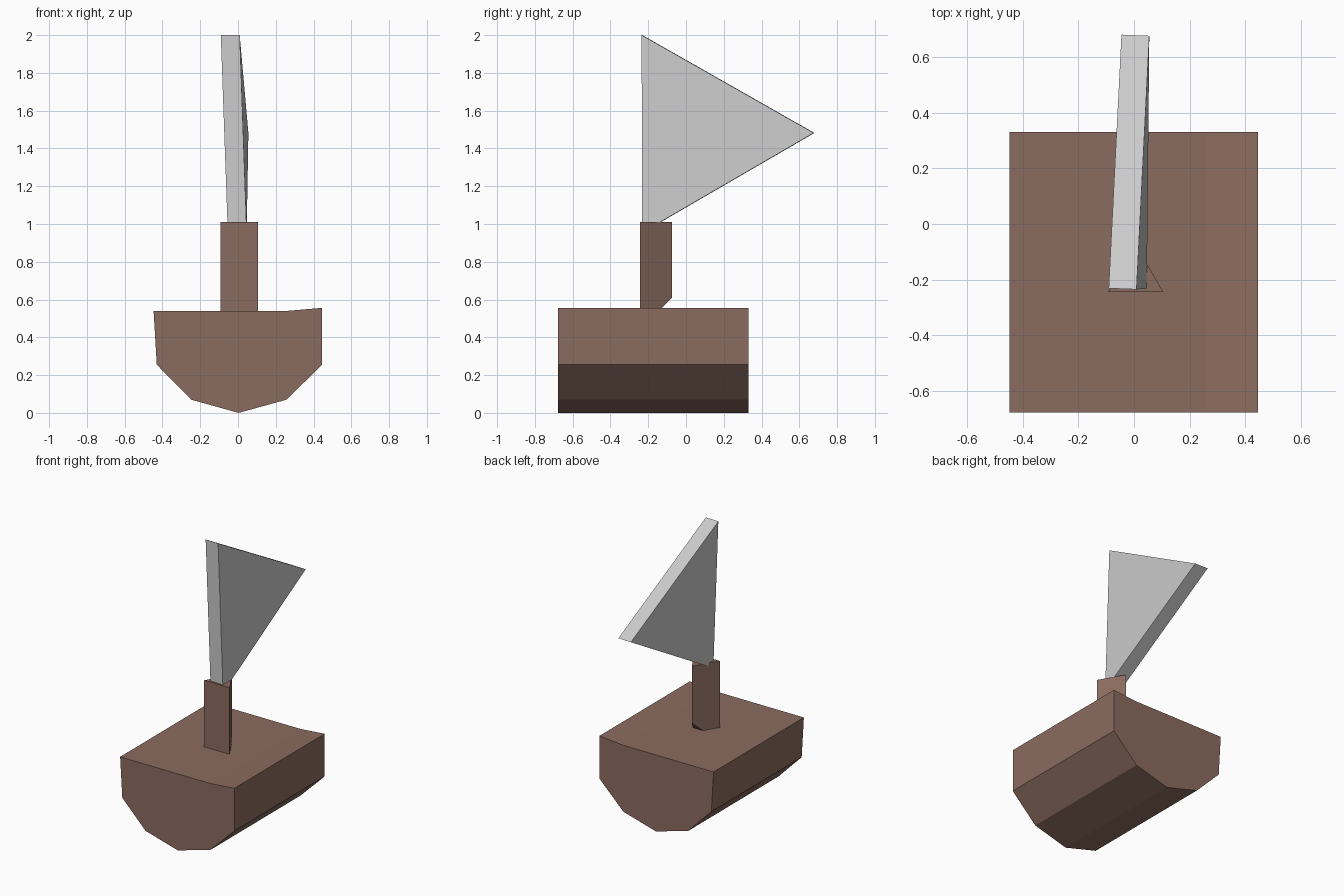
import bpy

if "Cube" in bpy.data.objects:
    bpy.data.objects.remove(bpy.data.objects["Cube"])


def prism(name, start, end, material=None):
    """Solid joining two matching polygon ends."""
    n = len(start)
    faces = [list(range(n)), list(range(n, 2 * n))]
    faces += [(i, (i + 1) % n, (i + 1) % n + n, i + n) for i in range(n)]
    mesh = bpy.data.meshes.new(name)
    mesh.from_pydata(start + end, [], faces)
    obj = bpy.data.objects.new(name, mesh)
    bpy.context.collection.objects.link(obj)
    # Make normals point outward
    bpy.context.view_layer.objects.active = obj
    bpy.ops.object.mode_set(mode='EDIT')
    bpy.ops.mesh.select_all(action='SELECT')
    bpy.ops.mesh.normals_make_consistent(inside=False)
    bpy.ops.object.mode_set(mode='OBJECT')
    if material:
        mesh.materials.append(material)
    return obj


wood = bpy.data.materials.new("brown_wood")
wood.diffuse_color = (0.26, 0.15, 0.115, 1)
wood.use_nodes = True
wood.node_tree.nodes["Principled BSDF"].inputs["Base Color"].default_value = wood.diffuse_color

# Hull: rounded-bottom section run front to back
section = [(-0.447, 0.54), (-0.43, 0.255), (-0.248, 0.07), (0.003, 0),
           (0.257, 0.07), (0.445, 0.255), (0.445, 0.556), (0.26, 0.54)]
prism("hull", [(x, -0.677, z) for x, z in section],
      [(x, 0.331, z) for x, z in section], wood)

# Mast: triangular post with a slanted foot sunk into the deck
triangle = [(-0.093, -0.244), (0.105, -0.244), (0.006, -0.073)]
prism("mast", [(x, y, 0.683 + y) for x, y in triangle],
      [(x, y, 1.01) for x, y in triangle], wood)

# Sail: thick, slightly leaning triangular panel
corners = [(-0.091, -0.231, 2.0), (-0.045, 0.68, 1.482), (-0.054, -0.228, 0.955)]
prism("sail", corners, [(x + 0.1, y - 0.004, z) for x, y, z in corners])
